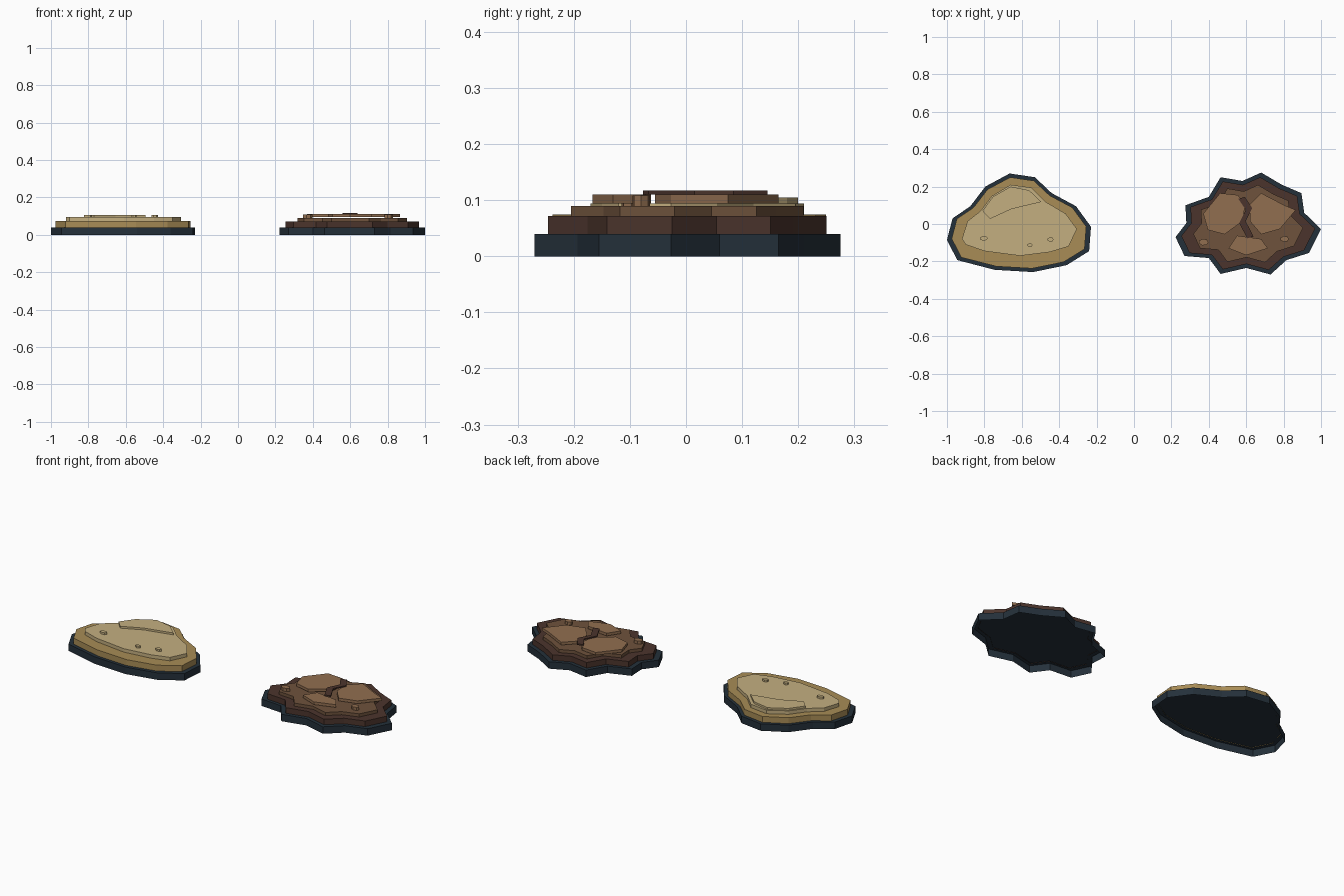
import bpy, bmesh
from math import cos, sin, tau
from mathutils import Vector

cube = bpy.data.objects.get("Cube")
if cube:
    bpy.data.objects.remove(cube, do_unlink=True)


def material(name, code):
    rgb = [int(code[i:i + 2], 16) / 255 for i in (0, 2, 4)]
    colour = [((c + 0.055) / 1.055) ** 2.4 for c in rgb] + [1]
    mat = bpy.data.materials.new(name)
    mat.use_nodes = True
    mat.diffuse_color = colour
    mat.node_tree.nodes["Principled BSDF"].inputs["Base Color"].default_value = colour
    return mat


BASE = material("dark slate", "24303a")
SAND = material("sand", "a88c56")
LIGHT_SAND = material("pale sand", "c4af80")
DARK = material("dark brown", "4b342c")
MID = material("mid brown", "6e523c")
LIGHT = material("light brown", "916e50")


def slab(name, outline, low, high, mat, closed=True):
    """Flat-topped prism from a counter-clockwise or clockwise outline."""
    area = sum(a[0] * b[1] - b[0] * a[1]
               for a, b in zip(outline, outline[1:] + outline[:1]))
    if area < 0:
        outline = outline[::-1]
    bm = bmesh.new()
    bottom = [bm.verts.new((x, y, low)) for x, y in outline]
    top = [bm.verts.new((x, y, high)) for x, y in outline]
    n = len(outline)
    for i in range(n):
        j = (i + 1) % n
        bm.faces.new((bottom[i], bottom[j], top[j], top[i]))
    bm.faces.new(top)
    if closed:
        bm.faces.new(bottom[::-1])
    mesh = bpy.data.meshes.new(name)
    bm.to_mesh(mesh)
    bm.free()
    mesh.materials.append(mat)
    obj = bpy.data.objects.new(name, mesh)
    bpy.context.collection.objects.link(obj)
    return obj


def scaled(outline, centre, fx, fy):
    cx, cy = centre
    return [(cx + (x - cx) * fx, cy + (y - cy) * fy) for x, y in outline]


def pebble(name, x, y, rx, ry, low, high, mat):
    ring = [(x + rx * cos(tau * i / 7), y + ry * sin(tau * i / 7)) for i in range(7)]
    slab(name, ring, low, high, mat)


# Sandy island: hollow base, shore and plateau
sand_shape = [(-.665, .27), (-.53, .25), (-.44, .165), (-.31, .095), (-.23, -.015),
              (-.24, -.145), (-.36, -.22), (-.54, -.257), (-.745, -.245),
              (-.945, -.193), (-1, -.085), (-.97, .03), (-.875, .095), (-.795, .2)]
slab("sand_island_base", sand_shape, 0, .04, BASE, closed=False)
slab("sand_island_shore", scaled(sand_shape, (-.615, 0), .935, .925),
     .038, .074, SAND, closed=False)
plateau = [(-.66, .21), (-.55, .195), (-.475, .12), (-.365, .055), (-.305, -.027),
           (-.35, -.12), (-.45, -.15), (-.61, -.17), (-.8, -.145),
           (-.9, -.11), (-.92, -.08), (-.89, .015), (-.82, .07), (-.76, .15)]
slab("sand_island_plateau", plateau, .074, .094, LIGHT_SAND)
ridge = [(-.66, .2), (-.56, .18), (-.495, .118), (-.655, .08), (-.77, .027),
         (-.81, .07), (-.755, .145)]
slab("sand_ridge", ridge, .094, .105, LIGHT_SAND)
for i, (x, y, rx, ry) in enumerate([(-.803, -.077, .022, .012),
                                   (-.557, -.113, .015, .01),
                                   (-.447, -.083, .018, .012)]):
    pebble(f"sand_pebble_{i + 1}", x, y, rx, ry, .094, .105, LIGHT_SAND)

# Rocky island: hollow base and two jagged steps
rock_shape = [(.68, .275), (.79, .21), (.895, .165), (.91, .06), (1, -.027),
              (.935, -.155), (.815, -.193), (.73, -.27), (.6, -.235), (.463, -.267),
              (.4, -.182), (.27, -.171), (.222, -.07), (.28, .005), (.275, .1),
              (.4, .145), (.463, .25), (.58, .23)]
slab("rock_island_base", rock_shape, 0, .04, BASE, closed=False)
slab("rock_island_lower_step", scaled(rock_shape, (.61, 0), .92, .91),
     .038, .072, DARK, closed=False)
slab("rock_island_upper_step", scaled(rock_shape, (.61, 0), .755, .76), .072, .09, MID)

# Raised rock plates
plates = {
    "left_rock_plate": [(.37, .055), (.46, .165), (.555, .155), (.595, .105),
                        (.58, .015), (.485, -.055), (.395, -.032)],
    "right_rock_plate": [(.68, .165), (.805, .1), (.865, .075), (.78, -.027),
                         (.68, -.055), (.62, .015), (.62, .105)],
    "front_rock_plate": [(.55, -.062), (.68, -.08), (.715, -.13),
                         (.6, -.167), (.505, -.13)],
}
for name, outline in plates.items():
    slab(name, outline, .094, .11, LIGHT)

# Zigzag crack
path = [Vector(p) for p in ((.575, .14), (.615, .08), (.58, .01), (.622, -.072))]
half = Vector((.017, .005))
slab("rock_crack", [tuple(p - half) for p in path]
     + [tuple(p + half) for p in reversed(path)], .11, .117, DARK)

# Loose stones
pebble("left_stone", .372, -.097, .026, .018, .09, .108, LIGHT)
pebble("right_stone", .805, -.08, .023, .016, .09, .108, LIGHT)
